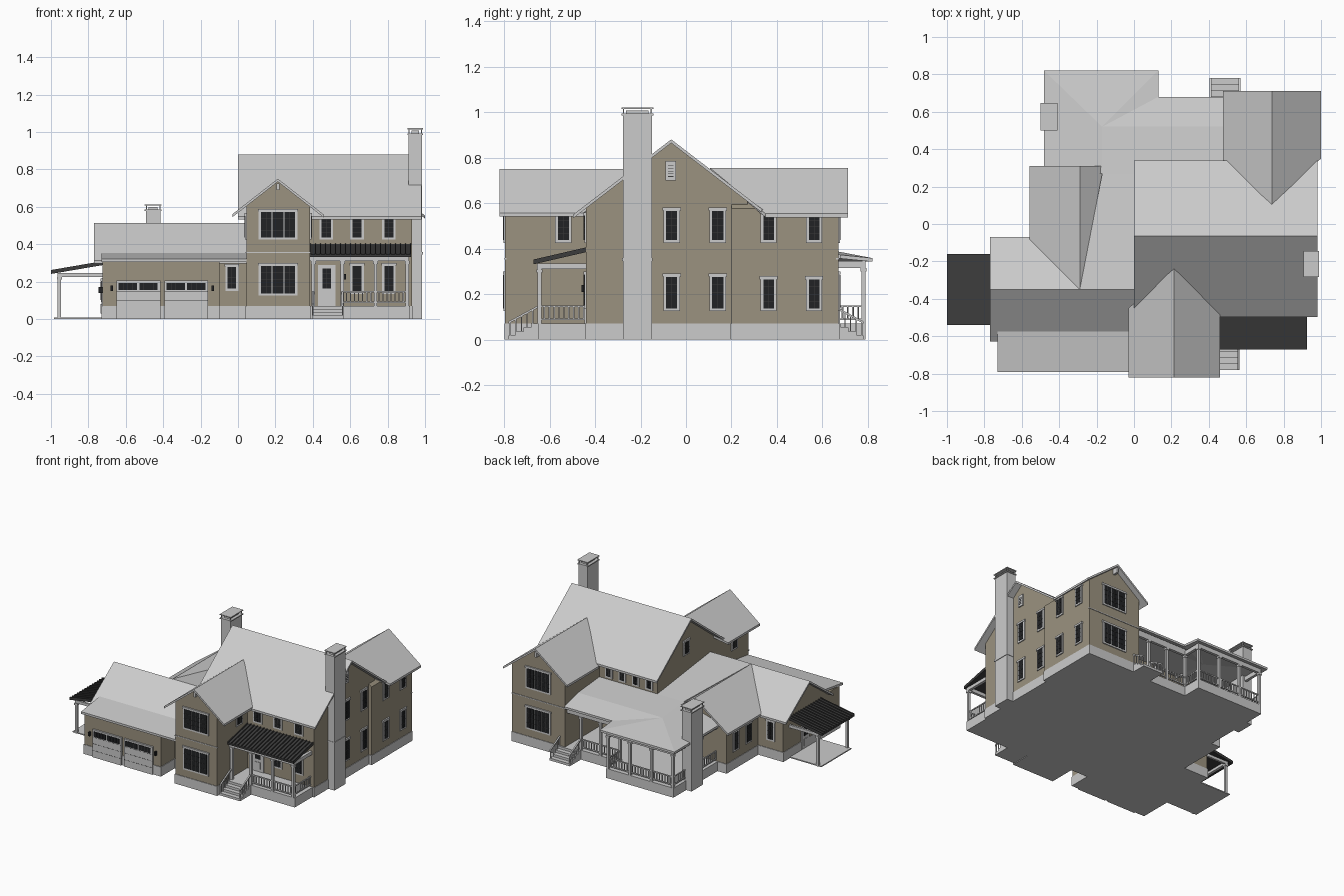
import bpy, bmesh
from mathutils import Matrix, Vector

if "Cube" in bpy.data.objects:
    bpy.data.objects.remove(bpy.data.objects["Cube"])

def material(name, r, g, b):
    m = bpy.data.materials.new(name)
    m.diffuse_color = (r, g, b, 1)
    m.use_nodes = True
    m.node_tree.nodes["Principled BSDF"].inputs["Base Color"].default_value = m.diffuse_color
    return m

WALL = material("siding", 0.33, 0.29, 0.215)
DARK = material("dark_glass", 0.015, 0.016, 0.018)
METAL = material("dark_metal", 0.045, 0.045, 0.045)

def finish(name, bm, mat=None):
    bmesh.ops.recalc_face_normals(bm, faces=bm.faces[:])
    me = bpy.data.meshes.new(name)
    bm.to_mesh(me)
    bm.free()
    ob = bpy.data.objects.new(name, me)
    bpy.context.collection.objects.link(ob)
    if mat:
        me.materials.append(mat)
    return ob

def boxes(name, items, mat=None):
    """One object from (x0, x1, y0, y1, z0, z1) boxes."""
    bm = bmesh.new()
    for x0, x1, y0, y1, z0, z1 in items:
        m = Matrix.Translation(((x0+x1)/2, (y0+y1)/2, (z0+z1)/2)) @ Matrix.Diagonal((abs(x1-x0), abs(y1-y0), z1-z0, 1))
        bmesh.ops.create_cube(bm, size=1, matrix=m)
    return finish(name, bm, mat)

def slab(name, polys, t=0.016, mat=None):
    """Roof planes thickened straight down."""
    bm = bmesh.new()
    for p in polys:
        f = bm.faces.new([bm.verts.new(v) for v in p])
        r = bmesh.ops.extrude_face_region(bm, geom=[f], use_keep_orig=True)
        bmesh.ops.translate(bm, vec=(0, 0, -t), verts=[v for v in r["geom"] if isinstance(v, bmesh.types.BMVert)])
    return finish(name, bm, mat)

def put(axis, w, l, z):
    return (l, w, z) if axis == 'x' else (w, l, z)

def gable_walls(name, axis, c, zr, s, w0, w1, l0, l1):
    """Gabled block of siding on a grey foundation."""
    zr -= 0.014
    prof = [(w0, 0.03), (w1, 0.03), (w1, zr-s*(w1-c)), (c, zr), (w0, zr-s*(c-w0))]
    bm = bmesh.new()
    f = bm.faces.new([bm.verts.new(put(axis, w, l0, z)) for w, z in prof])
    r = bmesh.ops.extrude_face_region(bm, geom=[f], use_keep_orig=True)
    bmesh.ops.translate(bm, vec=Vector(put(axis, 0, l1-l0, 0)), verts=[v for v in r["geom"] if isinstance(v, bmesh.types.BMVert)])
    finish(name + "_walls", bm, WALL)
    e = 0.004
    a, b = put(axis, w0-e, l0-e, 0), put(axis, w1+e, l1+e, 0)
    boxes(name + "_foundation", [(a[0], b[0], a[1], b[1], 0, 0.07)])

def gable_roof(name, axis, c, zr, s, w0, w1, l0, l1):
    """l0 and l1 give both ends as (eave at w0, ridge, eave at w1), so valleys can be mitred."""
    P = lambda w, l: put(axis, w, l, zr - s*abs(w-c))
    slab(name + "_roof", [[P(w0, l0[0]), P(c, l0[1]), P(c, l1[1]), P(w0, l1[0])],
                          [P(w1, l0[2]), P(c, l0[1]), P(c, l1[1]), P(w1, l1[2])]])

# main house, front wing, back wing
gable_walls("main", 'x', -.065, .88, .767, -.44, .27, .045, .93)
gable_roof("main", 'x', -.065, .88, .767, -.497, .34, (0, 0, 0), (.98, .98, .98))
gable_walls("front_wing", 'y', .213, .75, .78, .045, .385, -.795, -.3)
gable_roof("front_wing", 'y', .213, .75, .78, -.03, .46, (-.82,)*3, (-.45, -.24, -.45))
gable_walls("back_wing", 'y', .737, .755, .767, .52, .953, .2, .67)
gable_roof("back_wing", 'y', .737, .755, .767, .475, 1.0, (.34, .105, .35), (.712,)*3)

# garage and its cross gable
gable_walls("garage", 'x', -.35, .513, .72, -.6, -.1, -.725, .05)
gable_roof("garage", 'x', -.35, .513, .72, -.627, -.07, (-.77,)*3, (.045,)*3)
gable_walls("cross_gable", 'y', -.29, .513, .72, -.52, -.06, -.3, .27)
gable_roof("cross_gable", 'y', -.29, .513, .72, -.56, -.13, (-.08, -.35, -.3), (.31,)*3)
boxes("garage_front_walls", [(-.725, -.1, -.76, -.55, .03, .31), (-.14, .06, -.3, .27, .03, .405)], WALL)
boxes("garage_front_foundation", [(-.729, -.096, -.764, -.55, 0, .07), (-.1, .06, -.2, .274, 0, .07)])
slab("garage_shed_roof", [[(-.73, -.575, .352), (.045, -.575, .352), (.045, -.792, .322), (-.73, -.792, .322)]])

# shallow rear roof with porch hip
ap, d, k = (-.17, .52, .415), (-.17, .27, .437), (.13, .68, .372)
h1, h2 = (.13, .82, .358), (-.48, .82, .358)
slab("rear_porch_roof", [
    [(-.29, -.35, .513), (.045, -.35, .513), (.045, .27, .437), d],
    [d, (.52, .27, .437), (.52, .52, .415), ap],
    [ap, (.52, .52, .415), (.52, .68, .372), k],
    [ap, k, h1], [ap, h1, h2], [ap, h2, (-.48, .28, .36), d]])

# standing-seam metal roofs
def seam_roof(name, p, q, span, axis, n):
    """p and q are (position, z) at high and low edges; span runs across."""
    def quad(a, b, dz):
        pts = [(p[0], a, p[1]), (p[0], b, p[1]), (q[0], b, q[1]), (q[0], a, q[1])]
        return [(put('x' if axis == 'y' else 'y', u, v, z+dz)) for u, v, z in pts]
    slab(name, [quad(span[0], span[1], 0)], .014, METAL)
    st = (span[1]-span[0]-.005)/n
    slab(name + "_seams", [quad(span[0]+i*st, span[0]+i*st+.005, .007) for i in range(n+1)], .008, METAL)

seam_roof("front_porch_roof", (-.44, .398), (-.67, .345), (.385, .925), 'y', 20)
seam_roof("carport_roof", (-.725, .302), (-1, .255), (-.54, -.16), 'x', 13)

# chimneys with stacked caps
def chimney(name, x0, x1, y0, y1, top):
    e, z = .006, top-.035
    b = [(x0, x1, y0, y1, 0, z), (x0-e, x1+e, y0-e, y1+e, z, z+.008),
         (x0-e, x1+e, y0-e, y1+e, top-.006, top)]
    for x in (x0, x1-.006):
        for y in (y0, y1-.006):
            b.append((x, x+.006, y, y+.006, z, top))
    b.append((x0+.015, x1-.015, y0+.015, y1-.015, z, top-.012))
    boxes(name, b)

chimney("main_chimney", .912, .984, -.278, -.15, 1.02)
chimney("porch_chimney", -.493, -.415, .505, .64, .612)

# decks, carport slab, beams and posts
boxes("porch_decks", [(.385, .92, -.65, -.43, 0, .07), (-.45, .53, .26, .65, 0, .07),
                      (-.45, .1, .6, .79, 0, .07), (-.985, -.72, -.525, -.175, 0, .008)])
boxes("porch_beams", [(.385, .915, -.655, -.635, .31, .335), (.895, .915, -.65, -.44, .31, .335),
                      (-.45, .1, .77, .79, .315, .346), (-.45, -.43, .27, .79, .315, .346),
                      (.08, .1, .64, .79, .315, .346), (.09, .52, .63, .65, .315, .36),
                      (-.965, -.945, -.53, -.17, .225, .244), (-.965, -.72, -.53, -.515, .225, .246),
                      (-.965, -.72, -.185, -.17, .225, .246)])
posts = [(x, -.645, .07, .315) for x in (.403, .558, .735, .905)]
posts += [(x, .78, .07, .32) for x in (-.44, -.265, -.09, .09)]
posts += [(x, .64, .07, .32) for x in (.09, .25, .41)] + [(-.44, .45, .07, .32)]
posts += [(-.955, y, 0, .23) for y in (-.52, -.18)]
boxes("porch_posts", [(x-.009, x+.009, y-.009, y+.009, a, b) for x, y, a, b in posts]
      + [(x-.013, x+.013, y-.013, y+.013, b-.02, b-.006) for x, y, a, b in posts])

# railings
rails = []
def rail(x0, y0, x1, y1):
    for z in (.085, .142):
        rails.append((x0-.004, x1+.004, y0-.004, y1+.004, z, z+.008))
    n = max(2, round((x1-x0+y1-y0)/.022))
    for i in range(n+1):
        x, y = x0+(x1-x0)*i/n, y0+(y1-y0)*i/n
        rails.append((x-.003, x+.003, y-.003, y+.003, .085, .142))

for r in [(.558, -.645, .905, -.645), (.905, -.645, .905, -.45), (-.44, .78, .09, .78), (-.44, .28, -.44, .5),
          (-.44, .645, -.44, .78), (.09, .64, .09, .78), (.09, .64, .41, .64)]:
    rail(*r)
boxes("porch_railings", rails)

# entry stairs with sloped handrails
def stairs(name, x0, x1, y0, y1):
    n = 4
    f = lambda t: y0+(y1-y0)*t
    b = [(x0, x1, min(y0, f((i+1)/n)), max(y0, f((i+1)/n)), 0, .07-.0175*i) for i in range(n)]
    for x in (x0+.005, x1-.005):
        for i in range(1, 6):
            t = i/5.3
            b.append((x-.003, x+.003, f(t)-.003, f(t)+.003, .005, .145-.07*t))
    boxes(name, b)
    slab(name + "_handrails", [[(x-.005, y0, .15), (x+.005, y0, .15), (x+.005, y1, .08), (x-.005, y1, .08)]
                               for x in (x0+.005, x1-.005)], .01)

stairs("front_steps", .395, .563, -.65, -.78)
stairs("back_steps", .405, .57, .65, .78)

# windows, doors and vents: grey frames, dark panes, thin muntins
frames, panes, bars = [], [], []
def face(axis, s, p, u0, u1, z0, z1, d):
    a, b = sorted((p-s*.01, p+s*d))
    return (a, b, u0, u1, z0, z1) if axis == 'x' else (u0, u1, a, b, z0, z1)

def window(axis, s, p, u0, u1, z0, z1, n=1, m=.012):
    frames.append(face(axis, s, p, u0, u1, z0, z1, .007))
    frames.append(face(axis, s, p, u0-.004, u1+.004, z1-.01, z1+.004, .01))
    w = (u1-u0-2*m+.006)/n
    for i in range(n):
        a = u0+m+i*w
        b = a+w-.006
        panes.append(face(axis, s, p, a, b, z0+m, z1-m, .009))
        bars.append(face(axis, s, p, (a+b)/2-.001, (a+b)/2+.001, z0+m, z1-m, .0105))
        for t in (.25, .5, .75):
            z = z0+m+(z1-z0-2*m)*t
            bars.append(face(axis, s, p, a, b, z-.001, z+.001, .0105))

def door(axis, s, p, u0, u1, z0=.07, z1=.29):
    window(axis, s, p, u0+.012, u1-.012, z0+.08, z1-.008)
    frames.append(face(axis, s, p, u0, u1, z0, z1, .006))
    frames.append(face(axis, s, p, u0+.025, u1-.025, z0+.02, z0+.07, .01))

for z0, z1 in ((.425, .585), (.125, .295)):
    window('y', -1, -.795, .11, .318, z0, z1, 3)      # front wing
    window('y', 1, .67, .635, .84, z0, z1, 3)         # back wing
    for y in (-.1, .103):
        window('x', 1, .93, y, y+.073, z0, z1-.008)
    for y in (.328, .528):
        window('x', 1, .953, y, y+.07, z0, z1-.02)
for x in (.435, .6, .77):
    window('y', -1, -.44, x, x+.073, .425, .555)
    if x > .5:
        window('y', -1, -.44, x, x+.073, .135, .295)
window('x', 1, .385, -.575, -.503, .425, .562)
window('x', -1, .045, -.66, -.59, .425, .562)
for x in (.08, .19, .3, .41):
    window('y', 1, .27, x, x+.06, .45, .55)
window('y', -1, -.6, -.067, .002, .15, .29)
window('x', -1, .045, -.1, -.03, .6, .71)
for x in (-.32, -.2, .03, .35):
    window('y', 1, .27, x, x+.075, .13, .29)
for y in (-.02, .13):
    window('x', -1, -.52, y, y+.07, .13, .28)
window('y', 1, -.1, -.66, -.59, .13, .28)
door('y', -1, -.44, .428, .522)
door('y', 1, .27, .16, .26)
door('x', -1, -.725, -.4, -.31, .01, .22)
frames.append(face('x', 1, .93, -.09, -.045, .7, .785, .008))
bars += [face('x', 1, .93, -.08, -.055, .715+i*.012, .718+i*.012, .01) for i in range(5)]

# garage doors with window strips and panel grooves
for x0, x1 in ((-.65, -.415), (-.393, -.16)):
    frames.append(face('y', -1, -.765, x0, x1, 0, .205, .008))
    for i in range(2):
        a = x0+.012+i*(x1-x0-.014)/2
        panes.append(face('y', -1, -.765, a, a+.098, .155, .193, .011))
        bars.extend(face('y', -1, -.765, a+j*.0245-.001, a+j*.0245+.001, .155, .193, .013) for j in (1, 2, 3))
    bars += [face('y', -1, -.765, x0, x1, z, z+.0015, .009) for z in (.05, .1, .148)]
# wall lanterns
panes += [face('y', -1, -.76, x-.006, x+.006, .15, .178, .02) for x in (-.675, -.135)]
panes += [face('y', -1, -.44, .565, .577, .21, .24, .02), face('x', -1, -.725, -.46, -.448, .14, .17, .02)]

boxes("window_and_door_frames", frames)
boxes("window_panes", panes, DARK)
boxes("window_muntins", bars, METAL)

# horizontal trim band and gable braces
boxes("wall_trim", [(.928, .988, -.281, -.147, .345, .358), (.04, .39, -.799, -.79, .352, .358),
                    (.515, .957, .66, .674, .352, .358), (.205, .221, -.815, -.79, .69, .725),
                    (.729, .745, .665, .708, .69, .73)])
